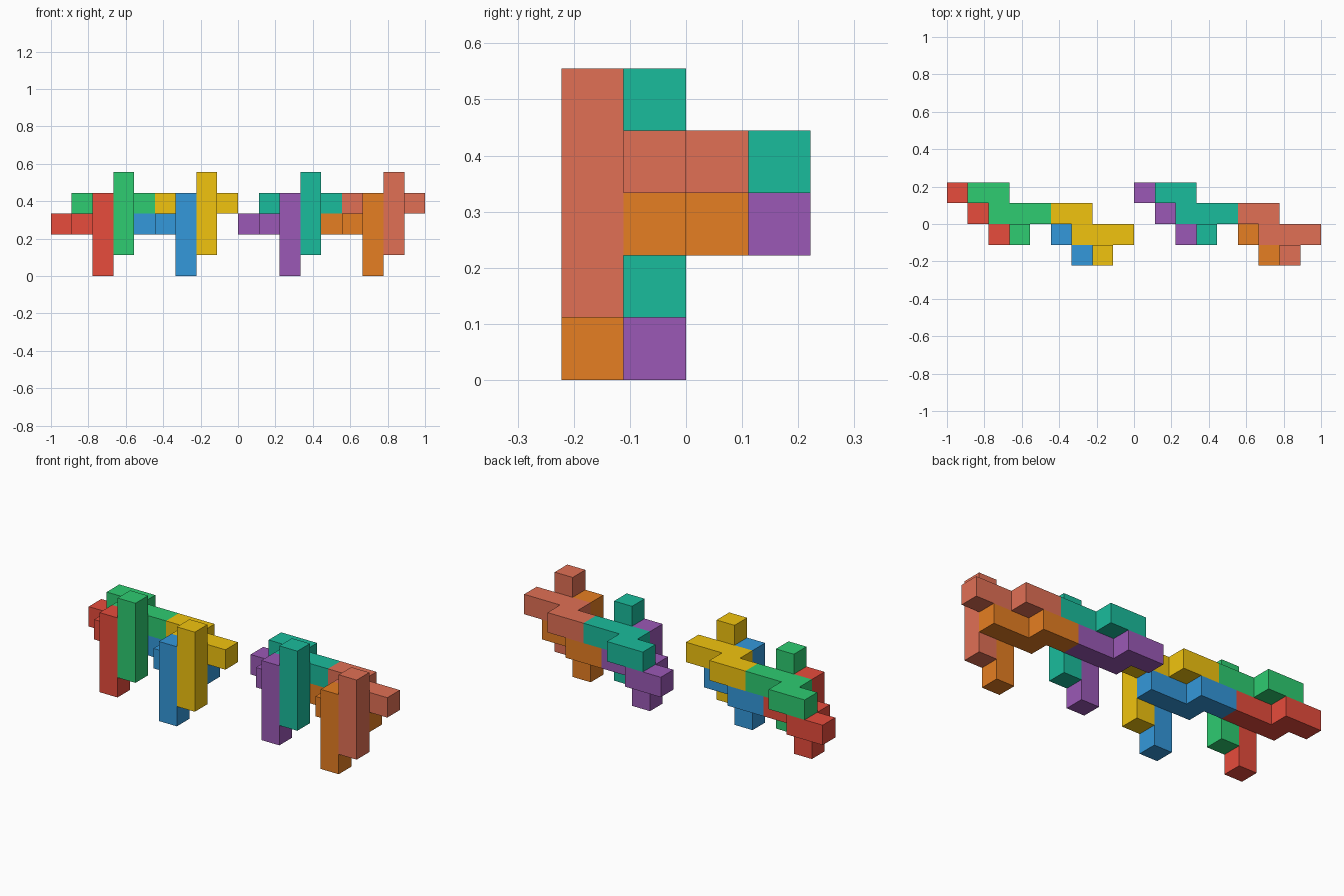
import bpy, bmesh
from mathutils import Vector

if "Cube" in bpy.data.objects:
    bpy.data.objects.remove(bpy.data.objects["Cube"])

U = 1 / 9                                   # edge of one cube cell
ORIGIN = Vector((-1, -2 * U, 0))

# One piece: a zigzag bar of five cells with a four-cell post in front of it
BAR = [(0, 3, 2), (1, 3, 2), (1, 2, 2), (2, 2, 2), (3, 2, 2)]
POST = [(2, 1, k) for k in range(4)]
CELLS = {Vector(c).freeze() for c in BAR + POST}
AXES = [Vector(a) for a in ((1, 0, 0), (0, 1, 0), (0, 0, 1))]


def linear(hex_colour):
    out = []
    for s in (16, 8, 0):
        c = ((hex_colour >> s) & 255) / 255
        out.append(c / 12.92 if c <= 0.04045 else ((c + 0.055) / 1.055) ** 2.4)
    return (*out, 1)


def make_piece(name, shift, colour):
    bm = bmesh.new()
    for cell in CELLS:
        mid = cell + Vector((0.5, 0.5, 0.5))
        for n in range(3):
            for sign in (1, -1):
                d = AXES[n] * sign
                if (cell + d).freeze() in CELLS:
                    continue                # no wall between joined cells
                a, b = AXES[(n + 1) % 3] / 2, AXES[(n + 2) % 3] / 2 * sign
                corners = (-a - b, a - b, a + b, b - a)
                bm.faces.new([bm.verts.new(ORIGIN + (mid + d / 2 + c + Vector(shift)) * U)
                              for c in corners])
    bmesh.ops.remove_doubles(bm, verts=bm.verts, dist=1e-4)
    # Merge coplanar cell faces into clean flat sides
    bmesh.ops.dissolve_limit(bm, angle_limit=0.01, verts=bm.verts, edges=bm.edges)
    mesh = bpy.data.meshes.new(name)
    bm.to_mesh(mesh)
    bm.free()
    mat = bpy.data.materials.new(name + "_colour")
    mat.diffuse_color = linear(colour)
    mat.use_nodes = True
    mat.node_tree.nodes["Principled BSDF"].inputs["Base Color"].default_value = mat.diffuse_color
    mesh.materials.append(mat)
    bpy.context.collection.objects.link(bpy.data.objects.new(name, mesh))


# Two groups, each with two lower pieces and two upper pieces
COLOURS = [("red", 0xE74C3C), ("green", 0x2ECC71), ("blue", 0x3498DB), ("yellow", 0xF1C40F),
           ("purple", 0x9B59B6), ("teal", 0x1ABC9C), ("orange", 0xE67E22), ("salmon", 0xE17055)]
for i, (label, colour) in enumerate(COLOURS):
    group, step, upper = i // 4, i // 2 % 2, i % 2
    shift = (9 * group + 4 * step + upper, -step, upper)
    make_piece(label + ("_upper_piece" if upper else "_lower_piece"), shift, colour)
